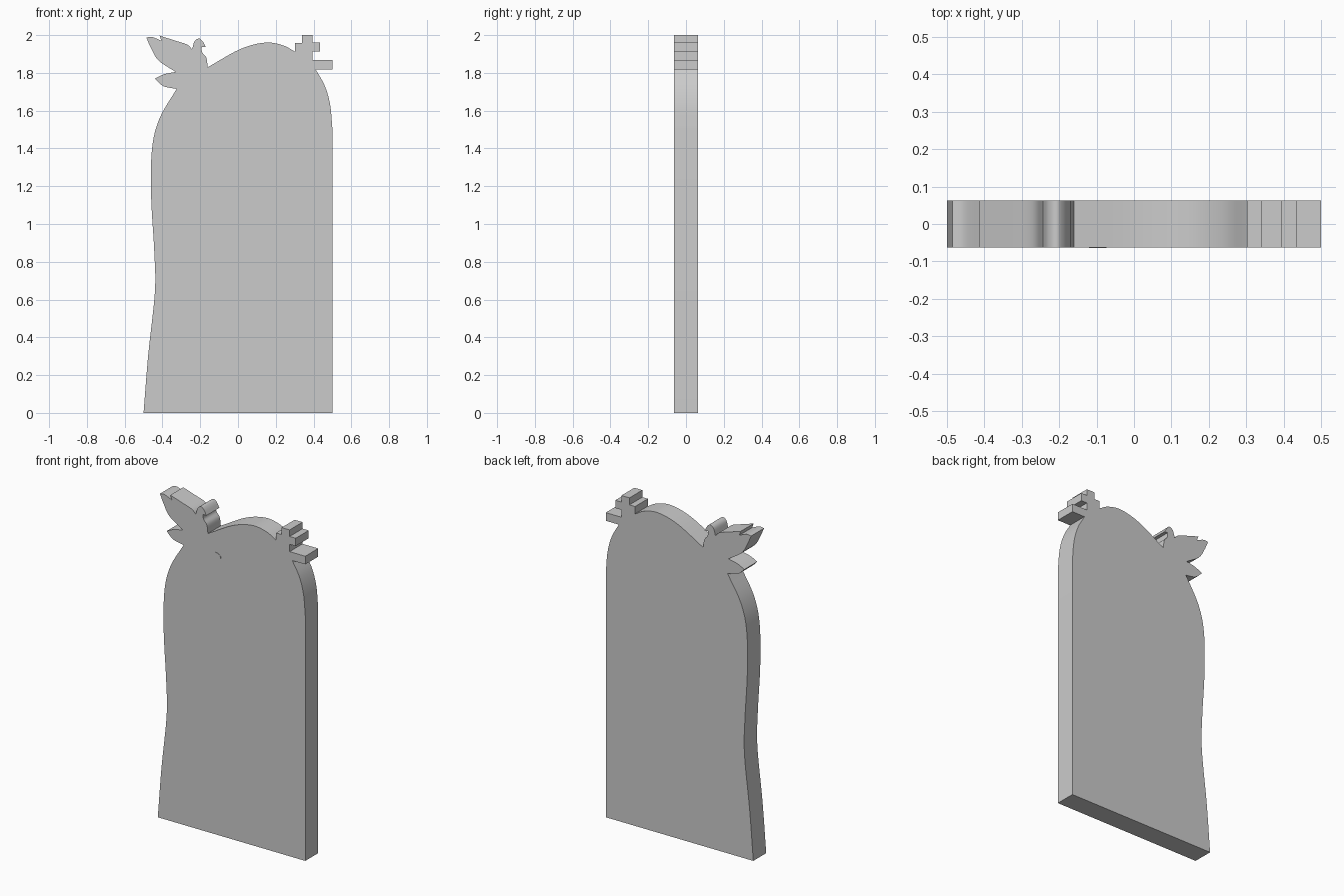
import bpy, bmesh, math
from mathutils import Vector

if "Cube" in bpy.data.objects:
    bpy.data.objects.remove(bpy.data.objects["Cube"])

HALF = 0.0625  # half of the panel thickness

grey = bpy.data.materials.new("plain grey")
grey.diffuse_color = (0.6, 0.6, 0.6, 1)
grey.use_nodes = True
grey.node_tree.nodes["Principled BSDF"].inputs["Base Color"].default_value = grey.diffuse_color


def smooth(points, steps=6):
    """Curve through the points (Catmull-Rom), sharp at both ends."""
    p = [Vector(q) for q in points]
    p = [2 * p[0] - p[1]] + p + [2 * p[-1] - p[-2]]
    out = []
    for a, b, c, d in zip(p, p[1:], p[2:], p[3:]):
        for i in range(steps):
            t = i / steps
            out.append(0.5 * (2 * b + (c - a) * t + (2 * a - 5 * b + 4 * c - d) * t * t
                              + (3 * b - a - 3 * c + d) * t ** 3))
    return out + [p[-2]]


def extrude_outline(name, outline, y0, y1):
    """Solid slab from an x-z outline, between two depths."""
    pts = []
    for q in outline:
        if not pts or (Vector(q) - pts[-1]).length > 1e-4:
            pts.append(Vector(q))
    if (pts[0] - pts[-1]).length < 1e-4:
        pts.pop()
    bm = bmesh.new()
    face = bm.faces.new([bm.verts.new((x, y0, z)) for x, z in pts])
    ext = bmesh.ops.extrude_face_region(bm, geom=[face], use_keep_orig=True)
    moved = [v for v in ext["geom"] if isinstance(v, bmesh.types.BMVert)]
    bmesh.ops.translate(bm, verts=moved, vec=(0, y1 - y0, 0))
    bmesh.ops.recalc_face_normals(bm, faces=bm.faces)
    mesh = bpy.data.meshes.new(name)
    bm.to_mesh(mesh)
    bm.free()
    mesh.materials.append(grey)
    obj = bpy.data.objects.new(name, mesh)
    bpy.context.collection.objects.link(obj)
    bpy.ops.object.select_all(action='DESELECT')
    obj.select_set(True)
    bpy.context.view_layer.objects.active = obj
    bpy.ops.object.shade_smooth_by_angle(angle=math.radians(30))
    return obj


# wavy left side, from the floor up to the leaves
left_side = smooth([(-0.5, 0), (-0.475, 0.31), (-0.44, 0.64), (-0.443, 0.85), (-0.46, 1.15),
                    (-0.455, 1.4), (-0.415, 1.56), (-0.325, 1.715)])
# small lower leaf and big upper leaf with a notched tip
small_leaf = (smooth([(-0.325, 1.715), (-0.395, 1.73), (-0.44, 1.77)])
              + smooth([(-0.44, 1.77), (-0.39, 1.793), (-0.33, 1.805)]))
big_leaf = (smooth([(-0.33, 1.805), (-0.42, 1.865), (-0.46, 1.93), (-0.485, 1.987)])
            + smooth([(-0.485, 1.987), (-0.455, 1.99), (-0.405, 1.97)])
            + smooth([(-0.415, 1.997), (-0.33, 1.97), (-0.27, 1.95), (-0.243, 1.925)]))
# curled bud beside the leaves
bud = (smooth([(-0.243, 1.925), (-0.23, 1.967), (-0.207, 1.982), (-0.188, 1.968), (-0.17, 1.937)])
       + smooth([(-0.192, 1.938), (-0.19, 1.91), (-0.168, 1.88), (-0.16, 1.83)]))
# rounded hump
hump = smooth([(-0.16, 1.83), (0.01, 1.925), (0.14, 1.96), (0.235, 1.947), (0.302, 1.912)])
# stepped block ornament
steps = [(0.302, 1.957), (0.34, 1.957), (0.34, 2.0), (0.394, 2.0), (0.394, 1.96), (0.435, 1.96),
         (0.435, 1.912), (0.394, 1.912), (0.394, 1.867), (0.5, 1.867), (0.5, 1.817)]
# rounded right shoulder and straight right side
right_side = smooth([(0.412, 1.817), (0.46, 1.73), (0.488, 1.63), (0.5, 1.5)]) + [(0.5, 0)]

extrude_outline("panel", left_side + small_leaf + big_leaf + bud + hump + steps + right_side,
                -HALF, HALF)

# tiny mark on the front face
extrude_outline("front_mark", [(-0.12, 1.722), (-0.112, 1.731), (-0.09, 1.726), (-0.073, 1.712),
                               (-0.073, 1.7), (-0.09, 1.703)], -HALF - 0.002, -HALF + 0.001)
